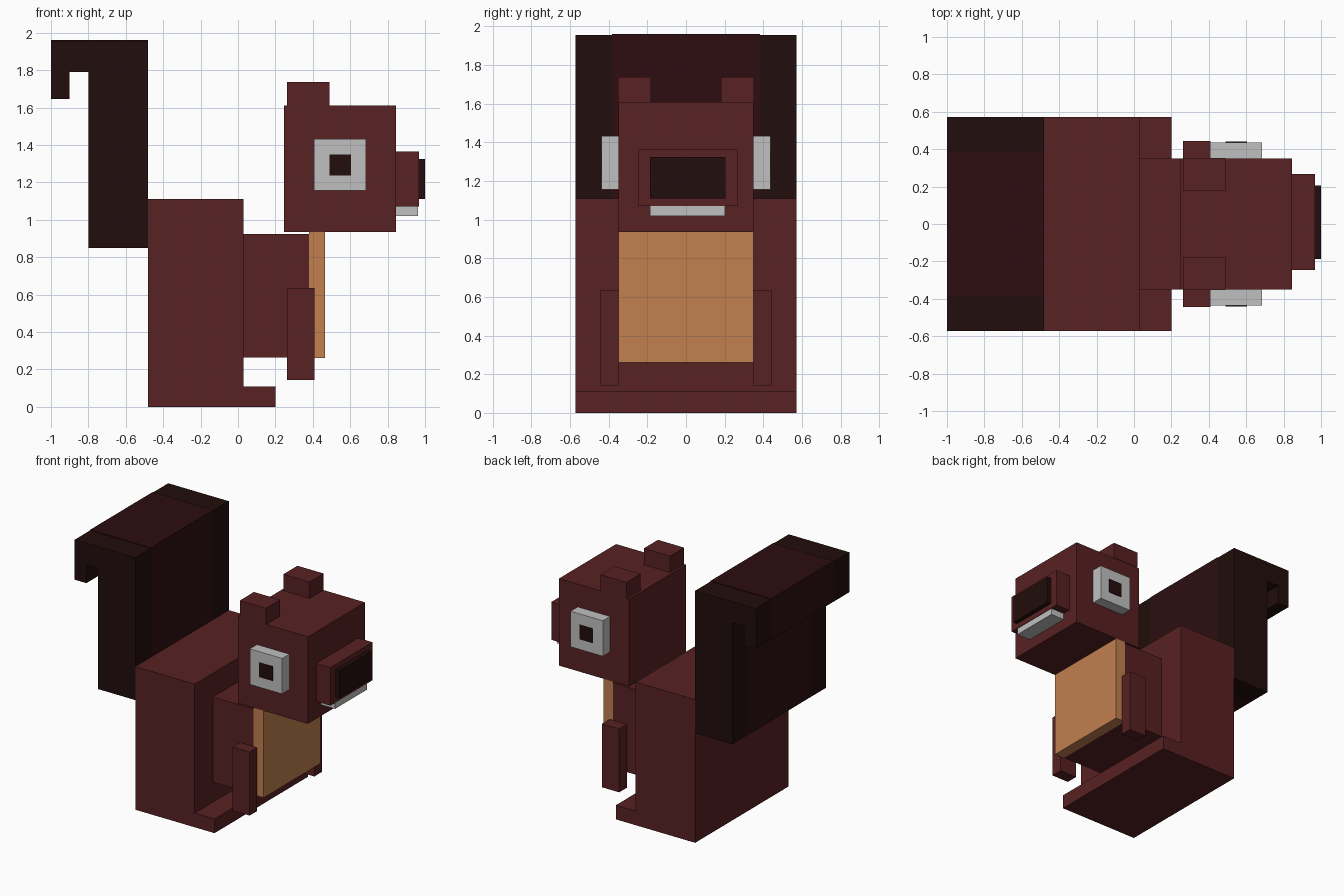
import bpy
import bmesh

default = bpy.data.objects.get("Cube")
if default:
    bpy.data.objects.remove(default, do_unlink=True)


def material(name, rgb):
    m = bpy.data.materials.new(name)
    m.use_nodes = True
    color = (*rgb, 1)
    m.diffuse_color = color
    bsdf = next(n for n in m.node_tree.nodes if n.type == 'BSDF_PRINCIPLED')
    bsdf.inputs["Base Color"].default_value = color
    return m


FUR = material("red_brown_fur", (0.098, 0.015, 0.016))
DARK = material("near_black_brown", (0.015, 0.004, 0.0035))
STRIPE = material("dark_red_stripe", (0.026, 0.004, 0.005))
TAN = material("tan_belly", (0.54, 0.216, 0.08))
WHITE = material("off_white", (0.53, 0.53, 0.53))


def extrude(name, profile, y, mat):
    """Solid from an (x, z) profile, spanning the given y range."""
    bm = bmesh.new()
    face = bm.faces.new([bm.verts.new((px, y[0], pz)) for px, pz in profile])
    new = bmesh.ops.extrude_face_region(bm, geom=[face])["geom"]
    verts = [v for v in new if isinstance(v, bmesh.types.BMVert)]
    bmesh.ops.translate(bm, verts=verts, vec=(0, y[1] - y[0], 0))
    bmesh.ops.recalc_face_normals(bm, faces=bm.faces)
    mesh = bpy.data.meshes.new(name)
    bm.to_mesh(mesh)
    bm.free()
    mesh.materials.append(mat)
    obj = bpy.data.objects.new(name, mesh)
    bpy.context.collection.objects.link(obj)
    return obj


def box(name, x, y, z, mat):
    corners = [(x[0], z[0]), (x[1], z[0]), (x[1], z[1]), (x[0], z[1])]
    return extrude(name, corners, y, mat)


def pair(name, x, y, z, mat):
    box(name + "_far", x, y, z, mat)
    box(name + "_near", x, (-y[1], -y[0]), z, mat)


WIDE, SLIM = 0.573, 0.35

# Haunches and feet as one L-shaped block
extrude("haunches_and_feet",
        [(-0.48, 0), (0.2, 0), (0.2, 0.11), (0.03, 0.11), (0.03, 1.11), (-0.48, 1.11)],
        (-WIDE, WIDE), FUR)

# Chest, belly and arms
box("chest", (0.03, 0.38), (-SLIM, SLIM), (0.265, 0.925), FUR)
box("belly", (0.38, 0.465), (-SLIM, SLIM), (0.26, 0.935), TAN)
pair("arm", (0.263, 0.41), (SLIM, 0.443), (0.143, 0.635), FUR)

# Head, ears and snout
box("head", (0.245, 0.845), (-SLIM, SLIM), (0.935, 1.61), FUR)
pair("ear", (0.263, 0.488), (0.18, 0.353), (1.61, 1.737), FUR)
box("snout", (0.845, 0.967), (-0.247, 0.267), (1.07, 1.365), FUR)
box("nose", (0.967, 1.0), (-0.187, 0.205), (1.11, 1.325), DARK)
box("teeth", (0.845, 0.963), (-0.187, 0.203), (1.02, 1.07), WHITE)

# Eyes with thin pupil plates
pair("eye", (0.407, 0.685), (SLIM, 0.437), (1.157, 1.433), WHITE)
pair("pupil", (0.49, 0.605), (0.437, 0.44), (1.237, 1.35), DARK)


# Hooked tail: dark sides with a redder centre stripe
def tail_profile(top):
    return [(-0.48, 0.85), (-0.48, top), (-1.0, top), (-1.0, 1.645),
            (-0.9, 1.645), (-0.9, 1.79), (-0.8, 1.79), (-0.8, 0.85)]


STRIPE_HALF = 0.383
extrude("tail_stripe", tail_profile(1.96), (-STRIPE_HALF, STRIPE_HALF), STRIPE)
extrude("tail_side_far", tail_profile(1.955), (STRIPE_HALF, WIDE), DARK)
extrude("tail_side_near", tail_profile(1.955), (-WIDE, -STRIPE_HALF), DARK)
